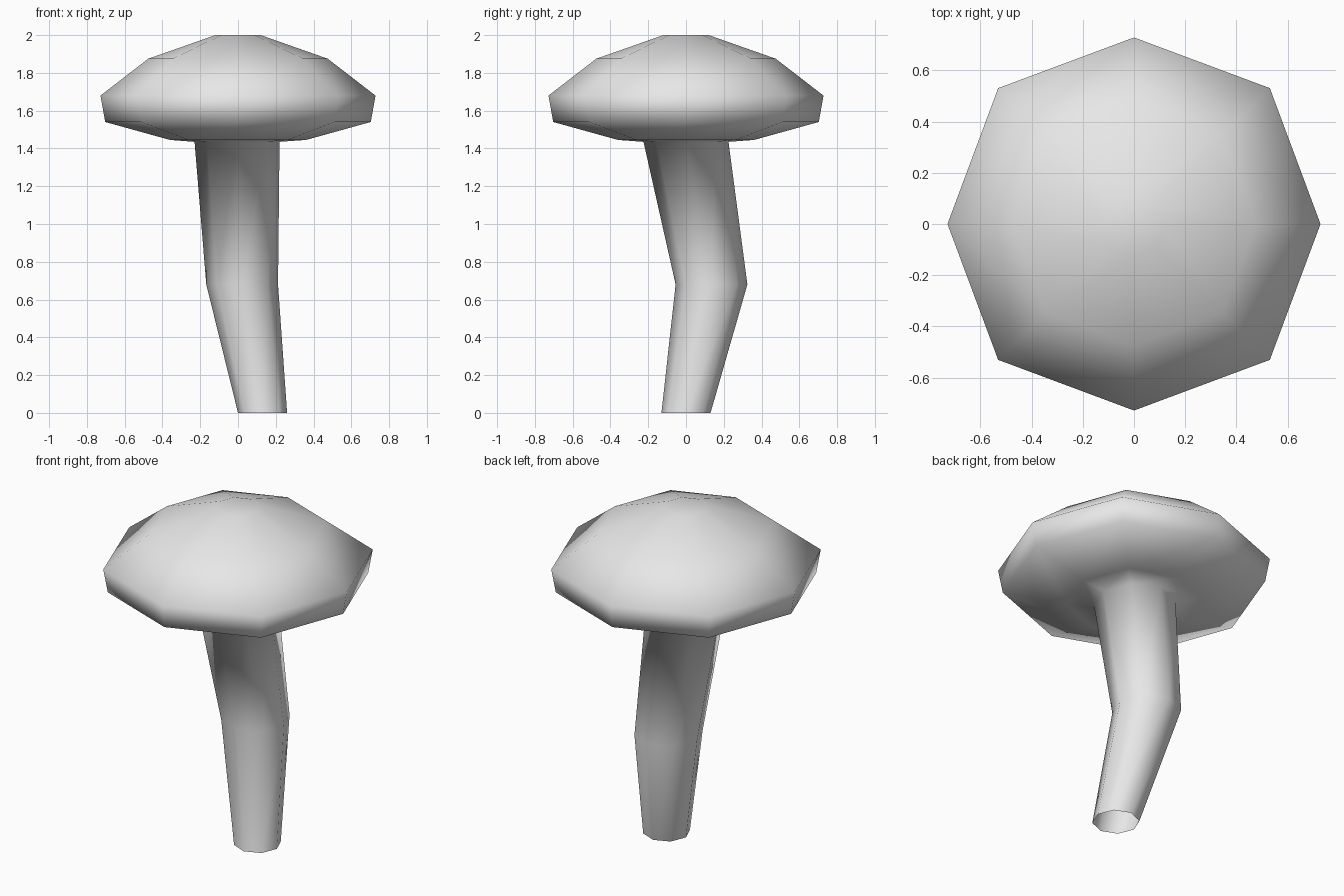
import bpy
import bmesh
from math import cos, sin, tau

default = bpy.data.objects.get("Cube")
if default:
    bpy.data.objects.remove(default, do_unlink=True)

SIDES = 8

# One plain colour
grey = bpy.data.materials.new("plain_grey")
grey.use_nodes = True
grey.diffuse_color = (0.8, 0.8, 0.8, 1)
grey.node_tree.nodes["Principled BSDF"].inputs["Base Color"].default_value = (0.8, 0.8, 0.8, 1)

# Sections from foot to crown: centre x, centre y, height, radius
stem = [(0.13, 0, 0, 0.13), (0.022, 0.135, 0.68, 0.19), (-0.005, 0, 1.435, 0.225)]
cap = [(0, 0, 1.445, 0.36), (0, 0, 1.54, 0.703), (0, 0, 1.68, 0.728),
       (0, 0, 1.875, 0.475), (0, 0, 2.0, 0.12)]


def add_ring(bm, x, y, z, radius, bulge):
    """Octagon with corners on the axes; bulge widens the diagonal corners."""
    ring = []
    for i in range(SIDES):
        r = radius * (bulge if i % 2 else 1)
        a = tau * i / SIDES
        ring.append(bm.verts.new((x + r * cos(a), y + r * sin(a), z)))
    return ring


# Bent stem flowing into the cap as one skin, open at the foot
bm = bmesh.new()
rings = [add_ring(bm, *s, 1.0) for s in stem] + [add_ring(bm, *s, 1.03) for s in cap]
for low, high in zip(rings, rings[1:]):
    for i in range(SIDES):
        j = (i + 1) % SIDES
        bm.faces.new((low[i], low[j], high[j], high[i]))
bm.faces.new(rings[-1])
for face in bm.faces:
    face.smooth = True

mesh = bpy.data.meshes.new("mushroom")
bm.to_mesh(mesh)
bm.free()
mesh.materials.append(grey)
mushroom = bpy.data.objects.new("mushroom", mesh)
bpy.context.collection.objects.link(mushroom)
